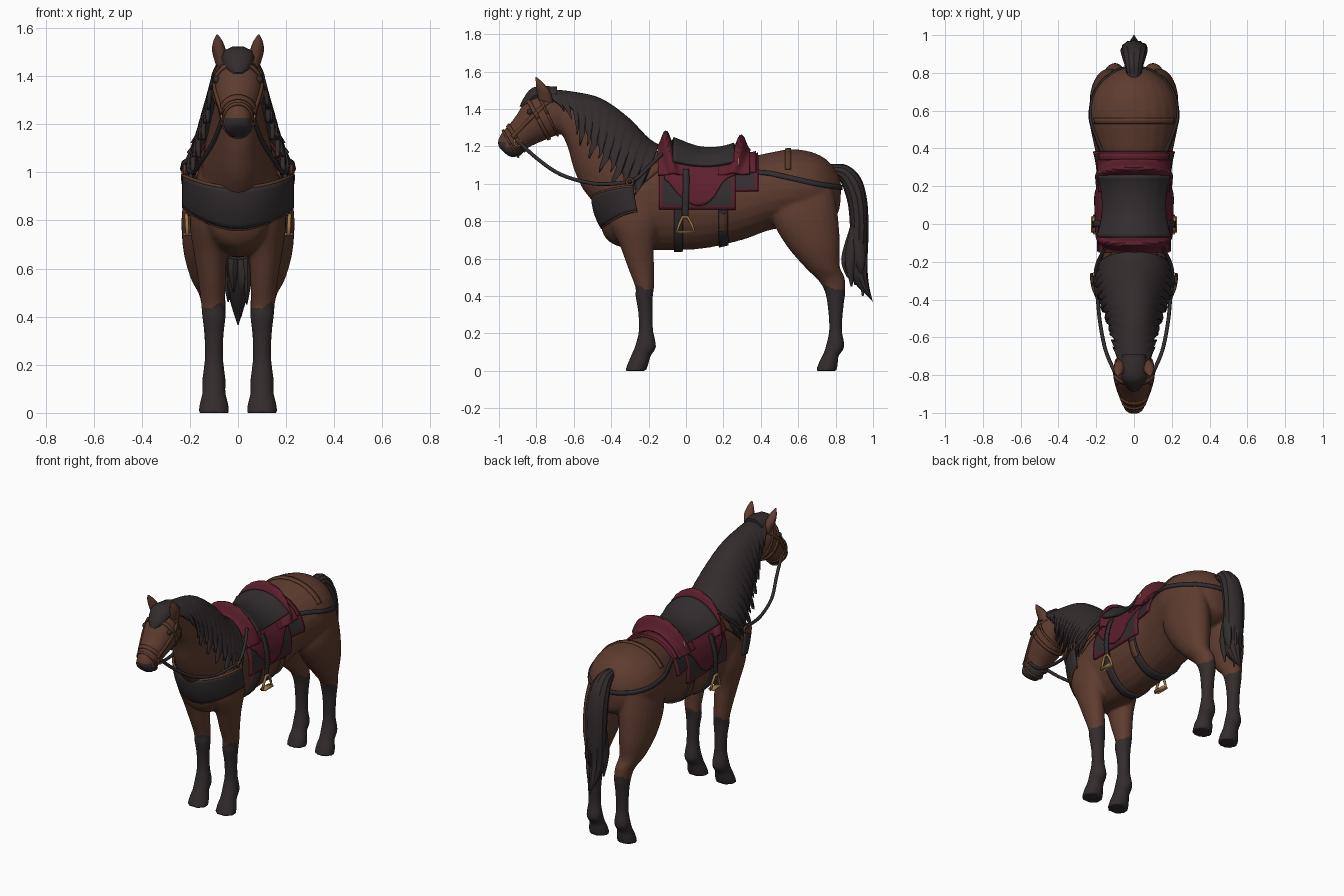
import bpy, bmesh, math
from mathutils import Vector
from mathutils.bvhtree import BVHTree

if "Cube" in bpy.data.objects:
    bpy.data.objects.remove(bpy.data.objects["Cube"])

def mat(name, r, g, b):
    m = bpy.data.materials.new(name)
    m.diffuse_color = (r, g, b, 1)
    m.use_nodes = True
    m.node_tree.nodes["Principled BSDF"].inputs["Base Color"].default_value = m.diffuse_color
    return m
COAT = mat("brown_coat", .112, .045, .028)
HAIR = mat("dark_hair", .033, .025, .026)
LEATHER = mat("black_leather", .032, .026, .028)
MAROON = mat("maroon_leather", .110, .014, .027)
STRAP = mat("brown_strap", .105, .042, .022)
BRASS = mat("brass", .33, .19, .065)

# ---------- helpers ----------
def spline(rows, t):
    n = len(rows)
    i = max(0, min(int(t), n - 2)); f = t - i
    a, b, c, d = (rows[max(0, min(n - 1, k))] for k in (i - 1, i, i + 1, i + 2))
    return [.5 * (2*q + (r - p)*f + (2*p - 5*q + 4*r - s)*f*f + (3*q - p - 3*r + s)*f**3)
            for p, q, r, s in zip(a, b, c, d)]

def surf(secs, t, a, k=1.0):
    # section: first point (y,z), opposite point (y,z), half width, x centre
    ya, za, yb, zb, w, cx = spline(secs, t)
    c, s = math.cos(a) * k, math.sin(a) * k
    return Vector((cx + w*c, (ya + yb)/2 + (ya - yb)/2*s, (za + zb)/2 + (za - zb)/2*s))

def loft(bm, secs, sx=1, sides=24, steps=5, ruffle=0):
    rings, n = [], (len(secs) - 1) * steps
    for i in range(n + 1):
        ring = []
        for j in range(sides):
            k = 1 - ruffle * (j % 2) * (i > 0)
            p = surf(secs, i / steps, 2*math.pi*j/sides, k)
            ring.append(bm.verts.new((p.x * sx, p.y, p.z)))
        rings.append(ring)
    for r, q in zip(rings, rings[1:]):
        for j in range(sides):
            bm.faces.new((r[j], r[(j+1) % sides], q[(j+1) % sides], q[j]))
    bm.faces.new(rings[0]); bm.faces.new(rings[-1])

def finish(name, bm, mats, angle=45):
    bmesh.ops.recalc_face_normals(bm, faces=bm.faces)
    me = bpy.data.meshes.new(name)
    bm.to_mesh(me); bm.free()
    for m in mats: me.materials.append(m)
    me.shade_smooth(); me.set_sharp_from_angle(angle=math.radians(angle))
    ob = bpy.data.objects.new(name, me)
    bpy.context.collection.objects.link(ob)
    return ob

def grid(name, fn, nu, nv, thick, mats, border=0):
    bm = bmesh.new()
    v = [[bm.verts.new(fn(i/nu, j/nv)) for j in range(nv + 1)] for i in range(nu + 1)]
    for i in range(nu):
        for j in range(nv):
            f = bm.faces.new((v[i][j], v[i+1][j], v[i+1][j+1], v[i][j+1]))
            f.material_index = int(min(i, nu-1-i, j, nv-1-j) < border)
    ob = finish(name, bm, mats)
    m = ob.modifiers.new("thickness", 'SOLIDIFY'); m.thickness = thick; m.offset = 0
    return ob

def tube(name, pts, r, m, cyclic=False, mirror=True):
    for sx in ((1, -1) if mirror else (1,)):
        cu = bpy.data.curves.new(name, 'CURVE'); cu.dimensions = '3D'
        cu.bevel_depth = r; cu.bevel_resolution = 2; cu.materials.append(m)
        sp = cu.splines.new('POLY')
        q = pts if cyclic else [spline(pts, i/5) for i in range(5*(len(pts)-1) + 1)]
        sp.points.add(len(q) - 1); sp.use_cyclic_u = cyclic
        for p, c in zip(sp.points, q): p.co = (c[0]*sx, c[1], c[2], 1)
        bpy.context.collection.objects.link(bpy.data.objects.new(name, cu))

# ---------- horse body: lofted parts fused by a remesh ----------
def S(*rows, cx=0): return [tuple(r) if len(r) == 6 else tuple(r) + (cx,) for r in rows]
torso = S((-.455,.91,-.45,.75,.07), (-.42,1.0,-.41,.69,.135), (-.3,1.12,-.3,.65,.178), (-.1,1.175,-.1,.645,.178),
          (.1,1.15,.1,.655,.182), (.3,1.14,.3,.70,.19), (.44,1.165,.44,.75,.217), (.56,1.185,.56,.77,.238),
          (.67,1.17,.67,.78,.222), (.75,1.13,.75,.8,.175), (.81,1.06,.81,.84,.10), (.83,.99,.825,.9,.04))
neck = S((-.74,1.485,-.66,1.26,.078), (-.62,1.47,-.63,1.19,.083), (-.47,1.43,-.6,1.08,.097),
         (-.33,1.33,-.55,.97,.122), (-.21,1.21,-.47,.87,.148), (-.1,1.15,-.4,.76,.155))
head = S((-.70,1.48,-.64,1.27,.08), (-.80,1.485,-.69,1.26,.098), (-.86,1.44,-.75,1.235,.102), (-.905,1.37,-.82,1.205,.088),
         (-.947,1.315,-.86,1.18,.073), (-.987,1.27,-.885,1.15,.061), (-1.006,1.225,-.93,1.142,.053), (-1,1.195,-.955,1.152,.03))
front_leg = S((-.42,.95,-.13,.95,.06,.112), (-.41,.8,-.14,.8,.08,.12), (-.35,.66,-.17,.66,.068,.115), (-.31,.55,-.17,.55,.057,.108),
              (-.272,.45,-.17,.45,.049,.104), (-.27,.4,-.177,.4,.049), (-.257,.32,-.178,.32,.04), (-.252,.22,-.176,.22,.039),
              (-.27,.14,-.16,.13,.049), (-.29,.09,-.188,.08,.048), (-.307,.05,-.2,.04,.058), (-.327,0,-.213,0,.065), cx=.1)
hind_leg = S((.48,.98,.78,1,.075,.125), (.46,.82,.81,.85,.108,.125), (.53,.68,.823,.68,.098,.13), (.63,.56,.822,.56,.072,.125),
             (.71,.48,.848,.5,.054,.107), (.743,.42,.852,.42,.049), (.758,.34,.842,.34,.041), (.765,.22,.834,.22,.039),
             (.75,.14,.847,.13,.049), (.733,.09,.817,.08,.048), (.713,.05,.812,.04,.057), (.693,0,.807,0,.062), cx=.1)
bm = bmesh.new()
for part in (torso, neck, head): loft(bm, part)
for leg in (front_leg, hind_leg):
    for sx in (1, -1): loft(bm, leg, sx)
body = finish("horse_body", bm, [])
m = body.modifiers.new("fuse", 'REMESH'); m.mode = 'VOXEL'; m.voxel_size = .01
m = body.modifiers.new("soften", 'SMOOTH'); m.iterations = 4
me = bpy.data.meshes.new_from_object(body.evaluated_get(bpy.context.evaluated_depsgraph_get()))
body.modifiers.clear(); body.data = me
me.materials.append(COAT); me.materials.append(HAIR)
me.shade_smooth()
for p in me.polygons:  # dark stockings and muzzle
    c = p.center
    p.material_index = int(c.z < .445 + .015*math.sin(60*c.x + 25*c.y) or (c.y < -.87 and c.z < 1.195)
                           or (c.y < -.96 and c.z < 1.225))
bvh = BVHTree.FromPolygons([v.co for v in me.vertices], [tuple(p.vertices) for p in me.polygons])

# ears and eyes
bm = bmesh.new()
for sx in (1, -1):
    loft(bm, [(-.79,1.45,-.71,1.43,.024,.066), (-.80,1.51,-.725,1.49,.029,.078), (-.803,1.545,-.76,1.535,.021,.083),
              (-.805,1.572,-.795,1.568,.005,.086)], sx, 12)
finish("ears", bm, [COAT])
bm = bmesh.new()
for sx in (1, -1):
    ret = bmesh.ops.create_uvsphere(bm, u_segments=12, v_segments=8, radius=.016)
    bmesh.ops.translate(bm, verts=ret["verts"], vec=(.088*sx, -.835, 1.385))
finish("eyes", bm, [HAIR])

# ---------- mane, forelock, tail ----------
def mane(u, v):
    saw = (u * 13) % 1
    lo = .12 + .5*(1 - u)*(u < .2) - .4*saw + .12*math.sin(u*40)
    a = lo + (math.pi - 2*lo) * v
    side = 1 - max(0, math.sin(a))
    p = surf(neck, .05 + 4.3*u + .55*side, a, 1.12 + .05*saw*side)
    p.x *= 1.2 - .08*u
    return p
grid("mane", mane, 104, 24, .016, [HAIR])
bm = bmesh.new()
loft(bm, S((-.69,1.52,-.69,1.43,.065), (-.77,1.525,-.76,1.44,.07), (-.83,1.51,-.80,1.43,.066), (-.872,1.455,-.83,1.41,.05),
           (-.89,1.415,-.86,1.40,.02)), sides=20, ruffle=.06)
finish("forelock", bm, [HAIR])
bm = bmesh.new()
loft(bm, S((.77,1.105,.77,1.03,.035), (.86,1.1,.82,1.02,.05), (.935,1.03,.85,.95,.066), (.97,.9,.87,.86,.072),
           (.975,.72,.875,.72,.068), (.97,.56,.85,.56,.055), (.98,.45,.9,.47,.032), (1.0,.365,.99,.38,.004)), ruffle=.08)
for x, y, z in ((-.045,.9,.46), (.04,.88,.45), (.015,.94,.4), (-.02,.86,.5), (.05,.93,.52)):  # loose strands
    loft(bm, [(.94,.78,.88,.78,.02,x*.8), (y+.03,.6,y-.03,.6,.022,x), (y+.01,z,y,z,.003,x*.9)], sides=8)
finish("tail", bm, [HAIR])

# ---------- tack draped over the barrel ----------
def polar(y, a, off):
    d = Vector((math.cos(a), 0, math.sin(a)))
    hit = bvh.ray_cast(Vector((0, y, .95)) + d, -d)[0]
    return hit + d*off
def low(z): return math.atan2(z - .95, .195)
def drape(name, y0, y1, lo, off, thick, mats, border=0, hi=None, nu=20, nv=44):
    def fn(u, v):
        y = y0 + (y1 - y0)*u
        l = lo(y) if callable(lo) else lo
        a = l + ((math.pi - l if hi is None else hi) - l)*v
        return polar(y, a, off(y, a) if callable(off) else off)
    return grid(name, fn, nu, nv, thick, mats, border)
def bump(x): return math.exp(-x*x)

drape("saddle_pad_rear", .2, .385, low(.96), .008, .014, [LEATHER, MAROON], 1, nu=11)
drape("saddle_pad_front", -.145, .265, low(.86), .012, .014, [LEATHER, MAROON], 1)
flap_edge = [(1.03,), (.955,), (.90,), (.885,), (.92,), (1.02,), (1.06,)]
drape("saddle_flaps", -.115, .27, lambda y: low(spline(flap_edge, (y + .115)/.385*6)[0]), .023, .014, [MAROON])
drape("saddle_rear_skirt", .25, .375, low(1.07), .018, .014, [MAROON], nu=6)
drape("seat", -.07, .26, math.radians(42), lambda y, a: .038 + .034*((y - .09)/.17)**2, .02, [LEATHER])
drape("cantle", .17, .34, math.radians(28),
      lambda y, a: .03 + .088*bump((y - .295 + .09*(1 - math.sin(a)))/.028)*math.sin(a)**2, .014, [MAROON], nu=24)
drape("pommel", -.15, -.01, math.radians(28),
      lambda y, a: .028 + .078*bump((y + .108 - .08*(1 - math.sin(a)))/.024)*math.sin(a)**2, .014, [MAROON], nu=24)
drape("front_girth", -.065, -.015, math.radians(-168), .005, .012, [LEATHER], hi=math.radians(-12), nu=3)
drape("rear_girth", .175, .225, math.radians(-168), .005, .012, [LEATHER], hi=math.radians(-12), nu=3)
drape("croup_strap", .53, .562, low(1.07), .003, .01, [STRAP], nu=2)

# ---------- straps snapped to the coat ----------
def strap(name, pts, width, off, m, thick=.01):
    n = 8*(len(pts) - 1)
    for sx in (1, -1):
        def fn(u, v):
            t = u*n/8
            loc, nor, _, _ = bvh.find_nearest(Vector(spline(pts, t)))
            tan = Vector(spline(pts, min(t + .05, n/8))) - Vector(spline(pts, max(t - .05, 0)))
            p = loc + nor*off + nor.cross(tan).normalized()*width*(v - .5)
            return Vector((p.x*sx, p.y, p.z))
        grid(name, fn, n, 2, thick, [m])
strap("breeching", [(.18,.26,1.12), (.21,.4,1.08), (.24,.556,1.035), (.21,.7,1.0), (.12,.81,.985), (0,.85,.98)], .026, .003, LEATHER)
strap("breast_strap", [(.21,-.29,.99), (.19,-.21,1.065), (.16,-.11,1.145)], .05, .012, STRAP)
strap("stirrup_leather", [(.18,0,1.08), (.2,0,.96), (.2,-.005,.82)], .034, .036, LEATHER)
strap("girth_billet", [(.2,.2,.84), (.2,.2,.78), (.18,.2,.73)], .04, .012, STRAP)
strap("cheek_strap", [(.07,-.93,1.25), (.09,-.86,1.32), (.1,-.78,1.4), (.08,-.71,1.47)], .02, .003, STRAP)

# bridle bands around the head
def band(name, t, k, w, shift=0):
    grid(name, lambda u, v: surf(head, t + w*(u - .5) + shift*math.sin(2*math.pi*v), 2*math.pi*v, k), 2, 28, .009, [STRAP])
band("noseband", 4.1, 1.03, .36)
band("muzzle_strap", 5.0, 1.03, .22, -.3)
band("browband", 1.75, 1.03, .3)
band("throat_latch", .95, 1.03, .18)

# chest plate with brown trim
def chest(u, v):
    b = math.radians(-88 + 176*u); s = math.sin(b)**2
    return Vector((.225*math.sin(b), -.275 - (.225 - .05*(1 - v)**2)*math.cos(b) + .02*(1-v)*s,
                   (.765 + .09*s)*(1 - v) + (.935 + .05*s)*v))
grid("chest_plate", chest, 36, 8, .014, [LEATHER])
for name, v in (("chest_trim_top", 1), ("chest_trim_bottom", 0)):
    tube(name, [tuple(chest(i/24, v)) for i in range(25)], .008, STRAP, mirror=False)
tube("chest_ring", [(.222, -.3 + .018*math.cos(i*.785), 1.01 + .018*math.sin(i*.785)) for i in range(8)], .007, STRAP, True)

# reins, bit rings, stirrups, buckles
tube("reins", [(.066,-.89,1.22), (.1,-.79,1.13), (.15,-.67,1.05), (.18,-.52,1.005), (.192,-.4,1.0), (.205,-.28,1.02),
               (.19,-.2,1.09), (.155,-.13,1.16)], .010, LEATHER)
tube("bit_ring", [(.068, -.9 + .02*math.cos(i*.785), 1.22 + .02*math.sin(i*.785)) for i in range(8)], .005, BRASS, True)
tube("stirrup", [(.21,-.05,.742), (.21,.045,.742), (.212,.03,.785), (.214,.008,.822), (.214,-.018,.822), (.212,-.035,.785)],
     .008, BRASS, True)
for side, sx in (("right", 1), ("left", -1)):
    grid("stirrup_tread_" + side, lambda u, v: Vector((sx*(.192 + .036*u), -.045 + .085*v, .742)), 1, 1, .01, [BRASS])
tube("saddle_buckle", [(.172,.25,1.13), (.178,.28,1.135), (.188,.28,1.105), (.184,.25,1.1)], .006, BRASS, True)
